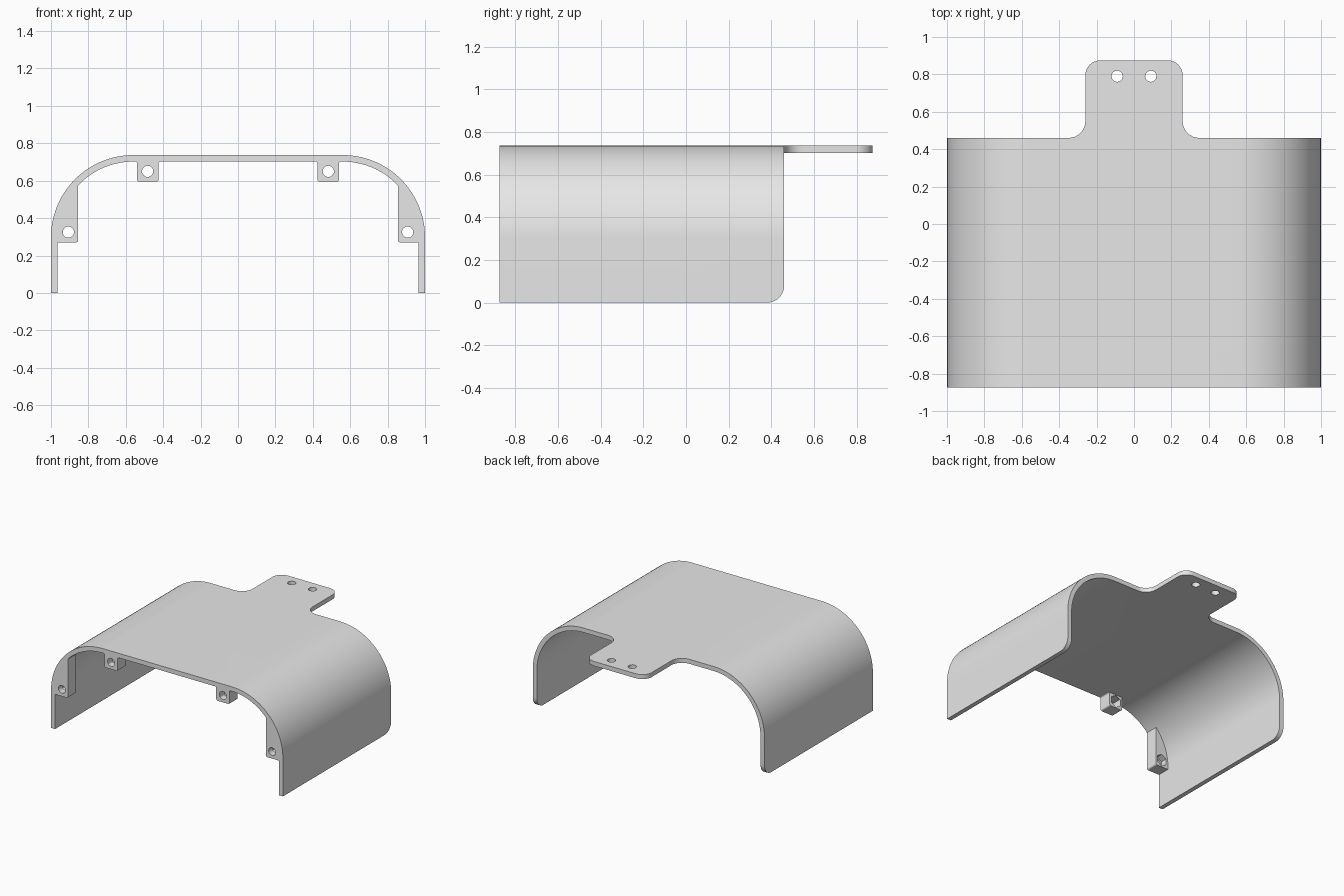
import bpy
import bmesh
from math import cos, sin, pi, radians, tan
from mathutils import Vector, Matrix

if "Cube" in bpy.data.objects:
    bpy.data.objects.remove(bpy.data.objects["Cube"])

FRONT, BACK, TAB_END = -0.875, 0.46, 0.875
TOP, THICK = 0.737, 0.035
RADIUS = 0.44
CX, CZ = 1 - RADIUS, TOP - RADIUS
INNER = RADIUS - THICK
STEPS = 25
LUG_DEPTH = 0.1

grey = bpy.data.materials.new("plain grey")
grey.use_nodes = True
grey.diffuse_color = (0.8, 0.8, 0.8, 1)
grey.node_tree.nodes["Principled BSDF"].inputs["Base Color"].default_value = (0.8, 0.8, 0.8, 1)


def rounded(corners, segments=8):
    """Outline from (u, v, radius) corners, with each corner rounded."""
    out = []
    for i, (u, v, r) in enumerate(corners):
        p = Vector((u, v))
        if r == 0:
            out.append(p)
            continue
        a = (Vector(corners[i - 1][:2]) - p).normalized()
        b = (Vector(corners[(i + 1) % len(corners)][:2]) - p).normalized()
        half = a.angle(b) / 2
        centre = p + (a + b).normalized() * r / sin(half)
        start = p + a * r / tan(half) - centre
        end = p + b * r / tan(half) - centre
        sweep = start.angle_signed(end)
        for k in range(segments + 1):
            out.append(centre + Matrix.Rotation(-sweep * k / segments, 2) @ start)
    return out


def extrude(name, outline, lo, hi, axis, bevel=None):
    """Solid from a flat outline: axis y takes (x, z), axis z takes (x, y)."""
    def place(p, d):
        return (p[0], d, p[1]) if axis == "y" else (p[0], p[1], d)
    bm = bmesh.new()
    face = bm.faces.new([bm.verts.new(place(p, lo)) for p in outline])
    new = bmesh.ops.extrude_face_region(bm, geom=[face])["geom"]
    bmesh.ops.translate(bm, verts=[g for g in new if isinstance(g, bmesh.types.BMVert)],
                        vec=place((0, 0), hi - lo))
    if bevel:
        edges = [e for e in bm.edges if all(bevel(v.co) for v in e.verts)]
        bmesh.ops.bevel(bm, geom=edges, offset=0.08, segments=10, profile=0.5, affect="EDGES")
    bmesh.ops.recalc_face_normals(bm, faces=bm.faces)
    mesh = bpy.data.meshes.new(name)
    bm.to_mesh(mesh)
    bm.free()
    mesh.materials.append(grey)
    obj = bpy.data.objects.new(name, mesh)
    bpy.context.collection.objects.link(obj)
    return obj


def combine(obj, other, operation):
    """Apply a boolean and remove the second object."""
    mod = obj.modifiers.new("combine", "BOOLEAN")
    mod.operation, mod.solver, mod.object = operation, "EXACT", other
    bpy.context.view_layer.objects.active = obj
    bpy.ops.object.modifier_apply(modifier=mod.name)
    bpy.data.objects.remove(other)


def disc(u, v, r, sides=24, turn=0):
    return [(u + r * cos(turn + 2 * pi * k / sides), v + r * sin(turn + 2 * pi * k / sides))
            for k in range(sides)]


def arc(r, count=STEPS):
    """Shoulder curve on the left, rising from the side wall."""
    return [(CX + r * cos(pi / 2 * k / STEPS), CZ + r * sin(pi / 2 * k / STEPS))
            for k in range(count + 1)]


def finish(obj):
    bpy.ops.object.select_all(action="DESELECT")
    obj.select_set(True)
    bpy.context.view_layer.objects.active = obj
    bpy.ops.object.shade_smooth_by_angle(angle=radians(30))


# Arched shell with rounded rear lower corners
outer = [(1, 0)] + arc(RADIUS)
inner = [(1 - THICK, 0)] + arc(INNER)
profile = outer + [(-x, z) for x, z in reversed(outer)]
profile += [(-x, z) for x, z in inner] + inner[::-1]
shell = extrude("arched_shell", profile, FRONT, BACK, "y",
                bevel=lambda c: c.y > BACK - 0.001 and c.z < 0.001)

# Rear mounting tab, blended into the shell
w = 0.26
tab = extrude("rear_tab", rounded([
    (-0.36, 0.4, 0), (-0.36, BACK, 0), (-w, BACK, 0.09), (-w, TAB_END, 0.08),
    (w, TAB_END, 0.08), (w, BACK, 0.09), (0.36, BACK, 0), (0.36, 0.4, 0)]),
    TOP - THICK, TOP, "z")
combine(shell, tab, "UNION")
for x in (-0.09, 0.09):
    combine(shell, extrude("tab_hole", disc(x, 0.79, 0.03), 0.5, 1, "z"), "DIFFERENCE")
finish(shell)

# Front screw lugs with a through hole and a nut pocket behind
for side, word in ((1, "left"), (-1, "right")):
    ceiling = TOP - THICK
    upper = rounded([(0.415, ceiling, 0), (0.425, ceiling, 0.009), (0.425, 0.595, 0.012),
                     (0.54, 0.595, 0.012), (0.54, ceiling, 0.009), (0.55, ceiling, 0)], 4)
    lower = rounded([(0.855, 0.4, 0), (0.855, 0.27, 0.012), (1 - THICK, 0.27, 0)], 4)
    lower += [Vector(p) for p in arc(INNER, 12)]
    for level, outline, hx, hz in (("upper", upper, 0.483, 0.65), ("lower", lower, 0.907, 0.325)):
        lug = extrude(f"{level}_{word}_lug", [(side * p[0], p[1]) for p in outline],
                      FRONT, FRONT + LUG_DEPTH, "y")
        hole = extrude("lug_hole", disc(side * hx, hz, 0.03), -1, -0.5, "y")
        combine(lug, hole, "DIFFERENCE")
        pocket = extrude("nut_pocket", disc(side * hx, hz, 0.047, 6, pi / 6),
                         FRONT + LUG_DEPTH / 2, -0.5, "y")
        combine(lug, pocket, "DIFFERENCE")
        finish(lug)
